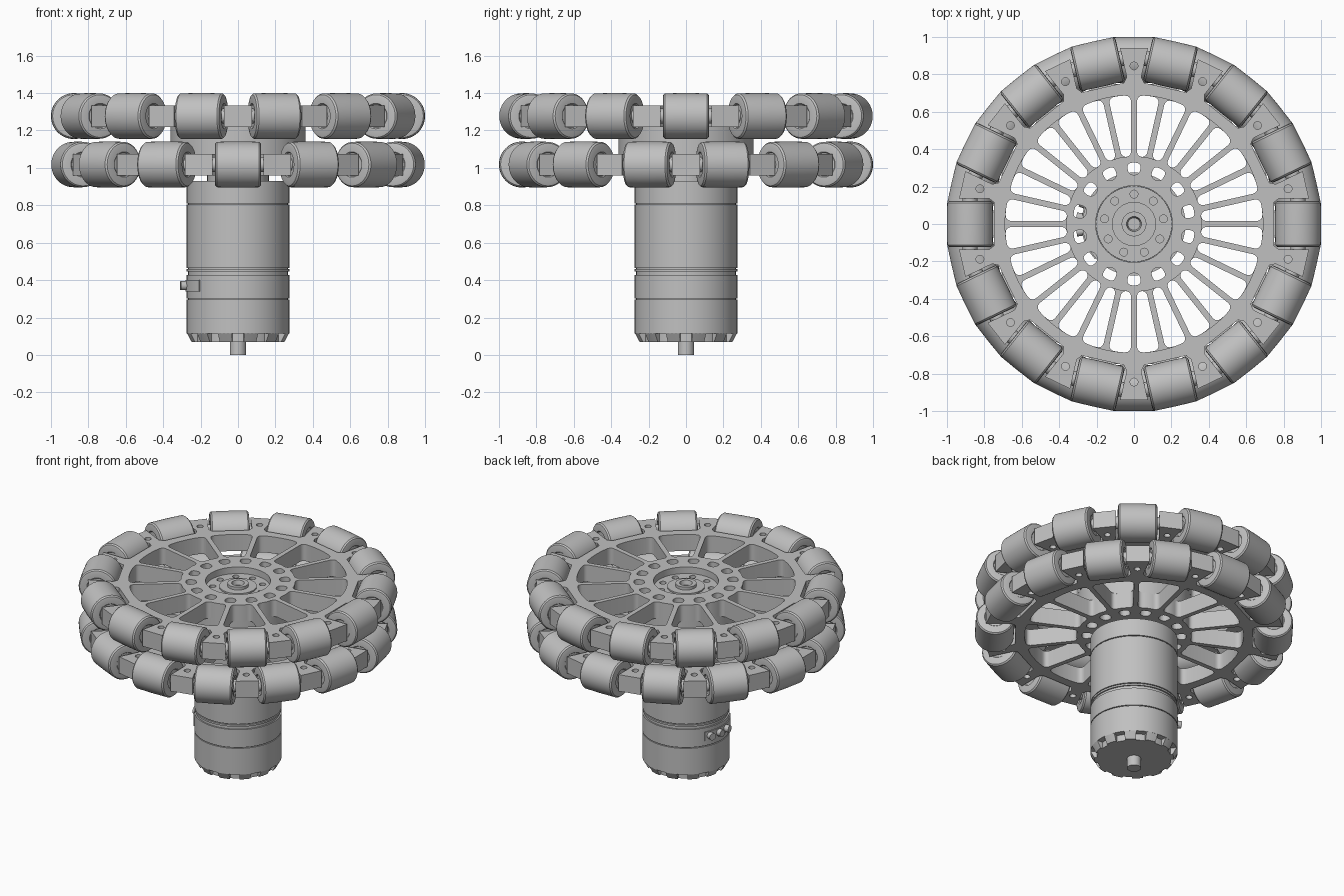
import bpy, bmesh, math
from mathutils import Matrix, Vector

if "Cube" in bpy.data.objects:
    bpy.data.objects.remove(bpy.data.objects["Cube"])

N = 14                       # rollers per wheel
PITCH = 2 * math.pi / N
UPPER_Z, LOWER_Z = 1.277, 1.018
THICK = 0.115
scene = bpy.context.collection
parts = []

grey = bpy.data.materials.new("plain_grey")
grey.use_nodes = True
color = (0.53, 0.53, 0.53, 1)
grey.diffuse_color = color
grey.node_tree.nodes["Principled BSDF"].inputs["Base Color"].default_value = color


def add(name, mesh, matrix=Matrix()):
    ob = bpy.data.objects.new(name, mesh)
    ob.matrix_world = matrix
    scene.objects.link(ob)
    if not mesh.materials:
        mesh.materials.append(grey)
    parts.append(ob)
    return ob


def polar(r, a):
    return Vector((r * math.cos(a), r * math.sin(a)))


def circle(r, center=(0, 0), n=48):
    return [Vector(center) + polar(r, 2 * math.pi * i / n) for i in range(n)]


def rounded(points, radius, steps=6):
    """Round every corner of a closed outline."""
    out = []
    for i, p in enumerate(points):
        a, b = points[i - 1] - p, points[(i + 1) % len(points)] - p
        d = min(radius, a.length * 0.48, b.length * 0.48)
        a, b = p + a.normalized() * d, p + b.normalized() * d
        for s in range(steps + 1):
            t = s / steps
            out.append(a * (1 - t) ** 2 + p * 2 * t * (1 - t) + b * t ** 2)
    return out


def plate(name, loops, z, thick):
    """Flat plate with holes from nested outlines."""
    cu = bpy.data.curves.new(name, 'CURVE')
    cu.dimensions, cu.fill_mode, cu.extrude = '2D', 'BOTH', thick / 2
    for loop in loops:
        sp = cu.splines.new('POLY')
        sp.points.add(len(loop) - 1)
        for pt, co in zip(sp.points, loop):
            pt.co = (co[0], co[1], 0, 1)
        sp.use_cyclic_u = True
    tmp = bpy.data.objects.new(name, cu)
    scene.objects.link(tmp)
    bpy.context.view_layer.update()
    dg = bpy.context.evaluated_depsgraph_get()
    mesh = bpy.data.meshes.new_from_object(tmp.evaluated_get(dg))
    bpy.data.objects.remove(tmp)
    bm = bmesh.new()
    bm.from_mesh(mesh)
    bmesh.ops.remove_doubles(bm, verts=bm.verts, dist=1e-5)
    bmesh.ops.recalc_face_normals(bm, faces=bm.faces)
    bm.to_mesh(mesh)
    bm.free()
    return add(name, mesh, Matrix.Translation((0, 0, z)))


def lathe(name, profile, start=0, angle=2 * math.pi, steps=64):
    """Revolve (radius, height) points; a partial turn gives a solid sector."""
    bm = bmesh.new()
    rot = Matrix.Rotation(start, 3, 'Z')
    vs = [bm.verts.new(rot @ Vector((r, 0, z))) for r, z in profile]
    full = angle > 6.28
    geom = vs + [bm.edges.new(e) for e in zip(vs, vs[1:])]
    if not full:
        geom = [bm.faces.new(vs)]
    bmesh.ops.spin(bm, geom=geom, cent=(0, 0, 0), axis=(0, 0, 1), angle=angle,
                   steps=steps, use_duplicate=False)
    if not full:
        bm.faces.new([bm.verts.new(v.co) for v in bm.verts[:len(vs)]])
    bmesh.ops.remove_doubles(bm, verts=bm.verts, dist=1e-5)
    bmesh.ops.recalc_face_normals(bm, faces=bm.faces)
    mesh = bpy.data.meshes.new(name)
    bm.to_mesh(mesh)
    bm.free()
    return mesh


def cylinder(r, z0, z1):
    return [(0, z0), (r, z0), (r, z1), (0, z1)]


# Roller: straight drum with softened rims, and its axle with spacers
half = [(0.117, 0), (0.117, 0.062), (0.124, 0.068), (0.124, 0.102), (0.121, 0.114),
        (0.112, 0.1215), (0, 0.123)]
profile = [(r, -h) for h, r in half] + [(r, h) for h, r in half[-2::-1]]
roller_mesh = lathe("roller", profile, steps=48)
axle_mesh = lathe("axle", cylinder(0.04, -0.15, 0.15), steps=20)


def wheel(label, z, phase, center_hole):
    """Spoked plate with wedge mounts, plus its ring of rollers."""
    outline, holes = [], [circle(center_hole)]
    h = PITCH / 2
    lo, hi = Matrix.Rotation(-h, 2), Matrix.Rotation(h, 2)
    for k in range(N):
        a = phase + k * PITCH
        rot = Matrix.Rotation(a, 2)
        # flat pocket behind one roller, then up both mount flanks
        seat = [(0.935, -0.137), (0.775, -0.137), (0.748, -0.115),
                (0.748, 0.115), (0.775, 0.137), (0.935, 0.137)]
        outline += [rot @ Vector(p) for p in seat]
        # wedge opening between two spokes, with curved inner and outer ends
        wedge = [lo @ Vector((0.36, 0.016)), lo @ Vector((0.688, 0.016))]
        wedge += [polar(0.69, t * h) for t in (-0.4, 0, 0.4)]
        wedge += [hi @ Vector((0.688, -0.016)), hi @ Vector((0.36, -0.016)), polar(0.365, 0)]
        holes.append([rot @ p for p in rounded(wedge, 0.06)])
        # hub holes line up through both wheels; mounts have a screw hole
        hub_angle = (k + 0.5) * PITCH
        slot = [polar(r, hub_angle + s * 0.115) for r, s in
                ((0.264, -1), (0.264, 1), (0.33, 1), (0.33, -1))]
        holes.append(rounded(slot, 0.03, 4))
        holes.append(circle(0.021, polar(0.845, a + h), 16))
        # roller and axle lie along the rim tangent
        place = (Matrix.Translation((*polar(0.877, a), z)) @ Matrix.Rotation(a, 4, 'Z')
                 @ Matrix.Rotation(math.pi / 2, 4, 'X'))
        add(f"{label}_roller_{k + 1}", roller_mesh, place)
        add(f"{label}_axle_{k + 1}", axle_mesh, place)
    plate(f"{label}_wheel_plate", [outline] + holes, z, THICK)


wheel("upper", UPPER_Z, 0, 0.205)
wheel("lower", LOWER_Z, PITCH / 2, 0.205)

# Hub: spacer tube between the wheels and the solid core
tube = [(0.335, 1.07), (0.362, 1.07), (0.362, 1.225), (0.335, 1.225), (0.335, 1.07)]
add("hub_spacer", lathe("hub_spacer", tube))
core = [(0, 0.92), (0.165, 0.92), (0.165, 0.963), (0.204, 0.963), (0.204, 1.07),
        (0.262, 1.07), (0.262, 1.225), (0.204, 1.225), (0.204, 1.26), (0, 1.26)]
add("hub_core", lathe("hub_core", core))

# Output flange with a ring of nine screw holes
screws = [circle(0.021, polar(0.16, math.pi / 2 + i * math.tau / 9), 16) for i in range(9)]
plate("output_flange", [circle(0.203)] + screws, 1.275, 0.03)
boss = [(0.118, 1.285), (0.118, 1.3), (0.066, 1.3), (0.066, 1.32), (0.04, 1.32),
        (0.03, 1.28), (0, 1.28)]
add("output_boss", lathe("output_boss", boss))

# Motor housing with narrow seams
body = [(0, 0.115), (0.275, 0.115)]
for seam, width in ((0.3, 0.003), (0.437, 0.01), (0.462, 0.003), (0.807, 0.003)):
    body += [(0.275, seam - width), (0.266, seam - width),
             (0.266, seam + width), (0.275, seam + width)]
body += [(0.275, 0.93), (0, 0.93)]
add("motor_housing", lathe("motor_housing", body, steps=80))
add("motor_end_cap", lathe("motor_end_cap", cylinder(0.235, 0.07, 0.12)))
add("motor_shaft", lathe("motor_shaft", cylinder(0.044, 0, 0.08), steps=32))

# Tapered teeth around the end cap
tooth = [(0.22, 0.07), (0.25, 0.07), (0.275, 0.116), (0.22, 0.116)]
for i in range(12):
    mid = (i + 0.5) * math.tau / 12
    add(f"end_cap_tooth_{i + 1}", lathe("tooth", tooth, mid - 0.14, 0.28, 6))

# Cable connector strip with three plugs
strip = [(0.26, 0.34), (0.281, 0.34), (0.281, 0.4), (0.26, 0.4)]
add("connector_strip", lathe("connector_strip", strip, math.radians(150), math.radians(72), 16))
plug = lathe("plug", cylinder(0.024, 0, 0.045), steps=16)
for i in range(3):
    a = math.radians(158 + 15 * i)
    add(f"connector_plug_{i + 1}", plug,
        Matrix.Translation((*polar(0.265, a), 0.37)) @ Matrix.Rotation(a, 4, 'Z')
        @ Matrix.Rotation(math.pi / 2, 4, 'Y'))

# Smooth curved faces, keep edges sharp
bpy.ops.object.select_all(action='DESELECT')
for ob in parts:
    ob.select_set(True)
bpy.context.view_layer.objects.active = parts[0]
bpy.ops.object.shade_smooth_by_angle(angle=math.radians(32))
